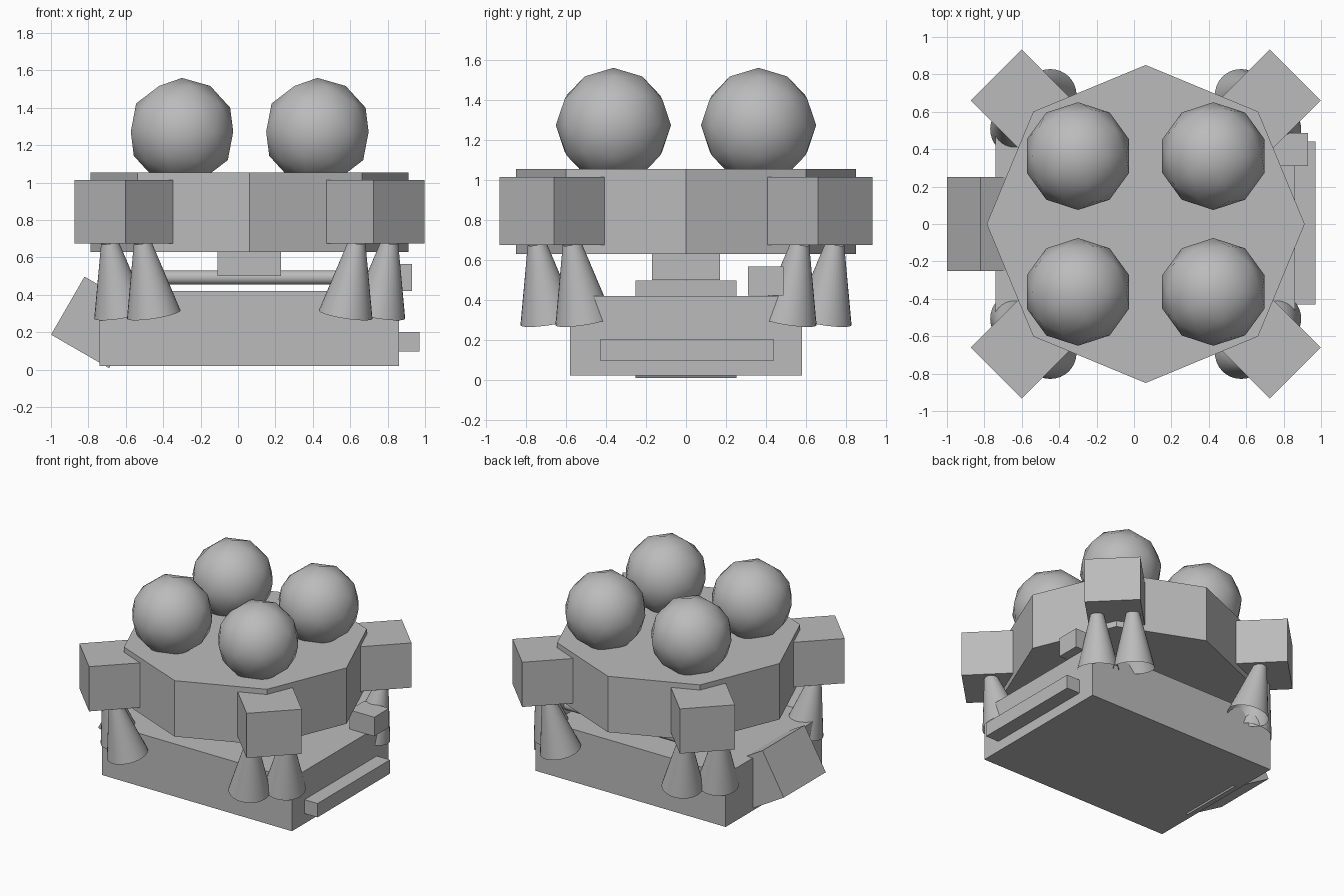
import bpy
import math
from mathutils import Vector

if "Cube" in bpy.data.objects:
    bpy.data.objects.remove(bpy.data.objects["Cube"], do_unlink=True)

grey = bpy.data.materials.new("plain grey")
grey.use_nodes = True
colour = (0.5, 0.5, 0.5, 1)
grey.diffuse_color = colour
grey.node_tree.nodes["Principled BSDF"].inputs["Base Color"].default_value = colour


def finish(name, smooth=False):
    obj = bpy.context.object
    obj.name = name
    obj.data.materials.append(grey)
    if smooth:
        bpy.ops.object.shade_smooth_by_angle(angle=math.radians(50))
    return obj


def box(name, centre, size, rotation=(0, 0, 0)):
    bpy.ops.mesh.primitive_cube_add(size=1, location=centre, rotation=rotation)
    bpy.context.object.scale = size
    return finish(name)


def tube(name, start, end, r_start, r_end, caps="NGON"):
    """Round part running between two points."""
    start, end = Vector(start), Vector(end)
    axis = end - start
    bpy.ops.mesh.primitive_cone_add(
        vertices=32, radius1=r_start, radius2=r_end, depth=axis.length,
        end_fill_type=caps, location=(start + end) / 2,
        rotation=axis.to_track_quat("Z", "Y").to_euler())
    return finish(name, smooth=True)


MID = 0.0625  # x of the upper stage axis

# Lower hull with front hatch bar and tilted equipment bay
box("lower_hull", (0.06, 0, 0.22), (1.6, 1.16, 0.4))
box("hatch_bar", (0.91, 0.005, 0.15), (0.12, 0.87, 0.105))
box("tilted_bay", (-0.755, 0, 0.253), (0.358, 0.505, 0.358), (0, math.radians(30), 0))

# Arm lying along the hull, with its end block
tube("arm", (-0.6, 0.4, 0.493), (0.75, 0.4, 0.493), 0.038, 0.038)
box("arm_block", (0.825, 0.398, 0.493), (0.21, 0.178, 0.145))

# Octagonal upper stage on a square neck
box("neck", (0.06, 0, 0.57), (0.338, 0.338, 0.14))
bpy.ops.mesh.primitive_cylinder_add(vertices=8, radius=0.85, depth=0.425,
                                    location=(MID, 0, 0.842))
finish("upper_stage")

for sx in (-1, 1):
    for sy in (-1, 1):
        # Tank
        bpy.ops.mesh.primitive_ico_sphere_add(
            subdivisions=2, radius=0.288,
            location=(MID + sx * 0.362, sy * 0.363, 1.272))
        bpy.ops.object.shade_smooth()
        finish("tank")

        # Corner block, turned to face outwards
        cx, cy = MID + sx * 0.673, sy * 0.67
        box("corner_block", (cx, cy, 0.845), (0.357, 0.385, 0.34),
            (0, 0, math.atan2(sy, sx)))

        # Pair of open nozzles, leaning towards the middle
        for ax, ay in ((0.1, -0.075), (-0.075, 0.1)):
            top = (cx - sx * ax, cy - sy * ay, 0.68)
            foot = (cx - sx * (ax + 0.06), cy - sy * (ay + 0.06), 0.295)
            tube("nozzle", foot, top, 0.145, 0.047, "NOTHING")
